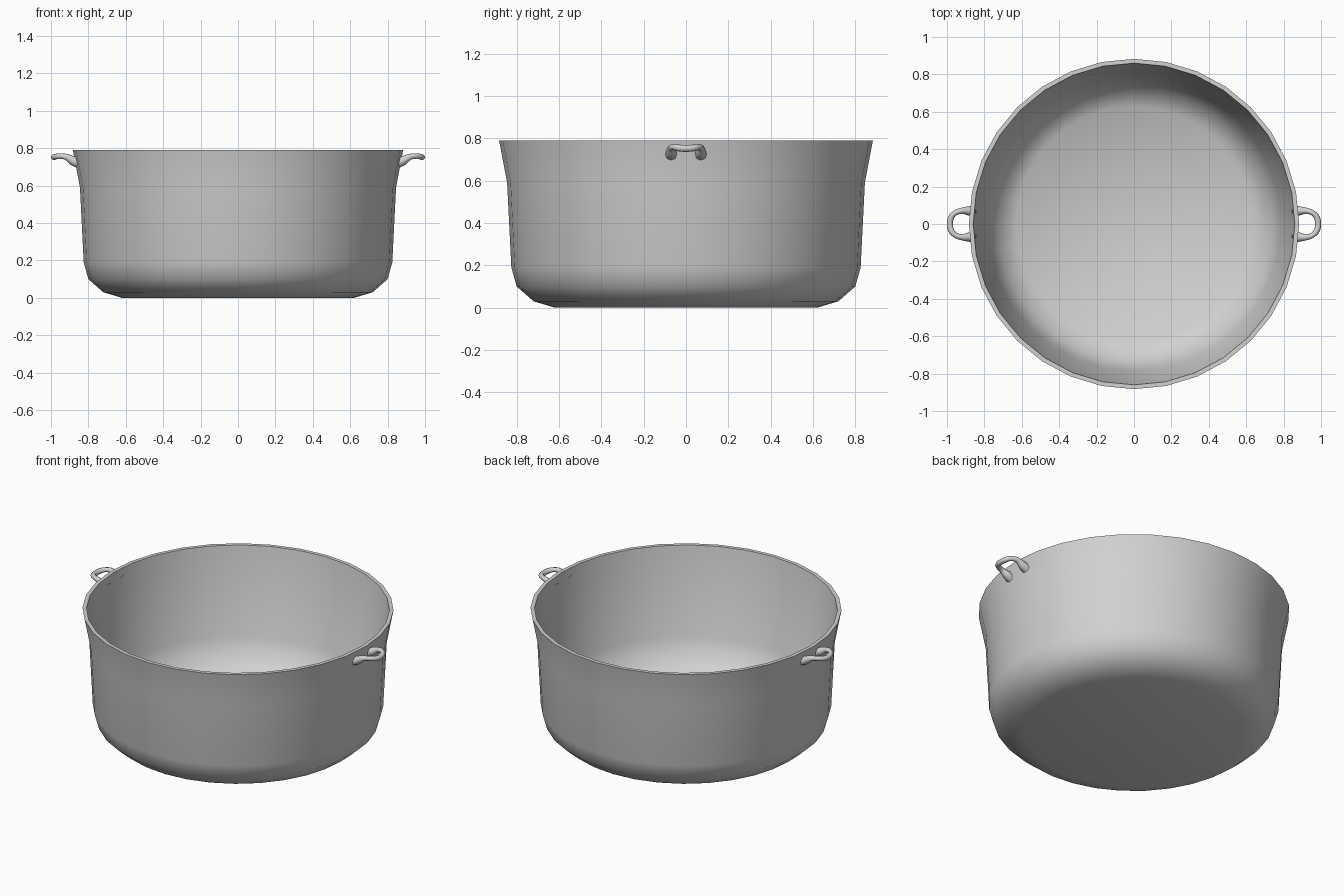
import bpy
import bmesh
from math import pi, radians
from mathutils import Vector

cube = bpy.data.objects.get("Cube")
if cube:
    bpy.data.objects.remove(cube, do_unlink=True)

grey = bpy.data.materials.new("grey_metal")
grey.use_nodes = True
colour = (0.64, 0.64, 0.64, 1)
grey.diffuse_color = colour
grey.node_tree.nodes["Principled BSDF"].inputs["Base Color"].default_value = colour


def finish(obj, angle):
    bpy.ops.object.select_all(action="DESELECT")
    obj.select_set(True)
    bpy.context.view_layer.objects.active = obj
    if obj.type == "CURVE":
        bpy.ops.object.convert(target="MESH")
        obj = bpy.context.object
    bpy.ops.object.shade_smooth_by_angle(angle=radians(angle))


# Pot body: one closed profile, outside then tapered bowl inside, spun around z
outer = [(0, 0), (0.62, 0), (0.72, 0.03), (0.8, 0.1), (0.825, 0.19),
         (0.845, 0.59), (0.883, 0.79)]
inner = [(0.86, 0.79), (0.785, 0.25), (0.73, 0.12), (0.63, 0.055), (0, 0.03)]
bm = bmesh.new()
verts = [bm.verts.new((r, 0, z)) for r, z in outer + inner]
edges = [bm.edges.new(pair) for pair in zip(verts, verts[1:])]
bmesh.ops.spin(bm, geom=verts + edges, cent=(0, 0, 0), axis=(0, 0, 1),
               angle=2 * pi, steps=32, use_merge=True)
bmesh.ops.remove_doubles(bm, verts=bm.verts, dist=0.0005)
bmesh.ops.recalc_face_normals(bm, faces=bm.faces)
mesh = bpy.data.meshes.new("pot_body")
bm.to_mesh(mesh)
bm.free()
mesh.materials.append(grey)
pot = bpy.data.objects.new("pot_body", mesh)
bpy.context.collection.objects.link(pot)
finish(pot, 50)

# Loop handles: tapered tubes with flared ends, x, y, z and radius
half = [(0.855, 0.07, 0.722, 0.028), (0.883, 0.07, 0.734, 0.025),
        (0.92, 0.071, 0.754, 0.016), (0.958, 0.058, 0.758, 0.014),
        (0.978, 0.034, 0.754, 0.016)]
path = half + [(0.984, 0, 0.752, 0.016)] + [(x, -y, z, r) for x, y, z, r in half[::-1]]
for name, side in (("left_handle", 1), ("right_handle", -1)):
    curve = bpy.data.curves.new(name, "CURVE")
    curve.dimensions = "3D"
    curve.bevel_depth = 1
    curve.bevel_resolution = 2
    curve.resolution_u = 3
    curve.use_fill_caps = True
    spline = curve.splines.new("BEZIER")
    spline.bezier_points.add(len(path) - 1)
    for point, (x, y, z, radius) in zip(spline.bezier_points, path):
        point.co = Vector((side * x, side * y, z))
        point.radius = radius
        point.handle_left_type = point.handle_right_type = "AUTO"
    curve.materials.append(grey)
    handle = bpy.data.objects.new(name, curve)
    bpy.context.collection.objects.link(handle)
    finish(handle, 60)
